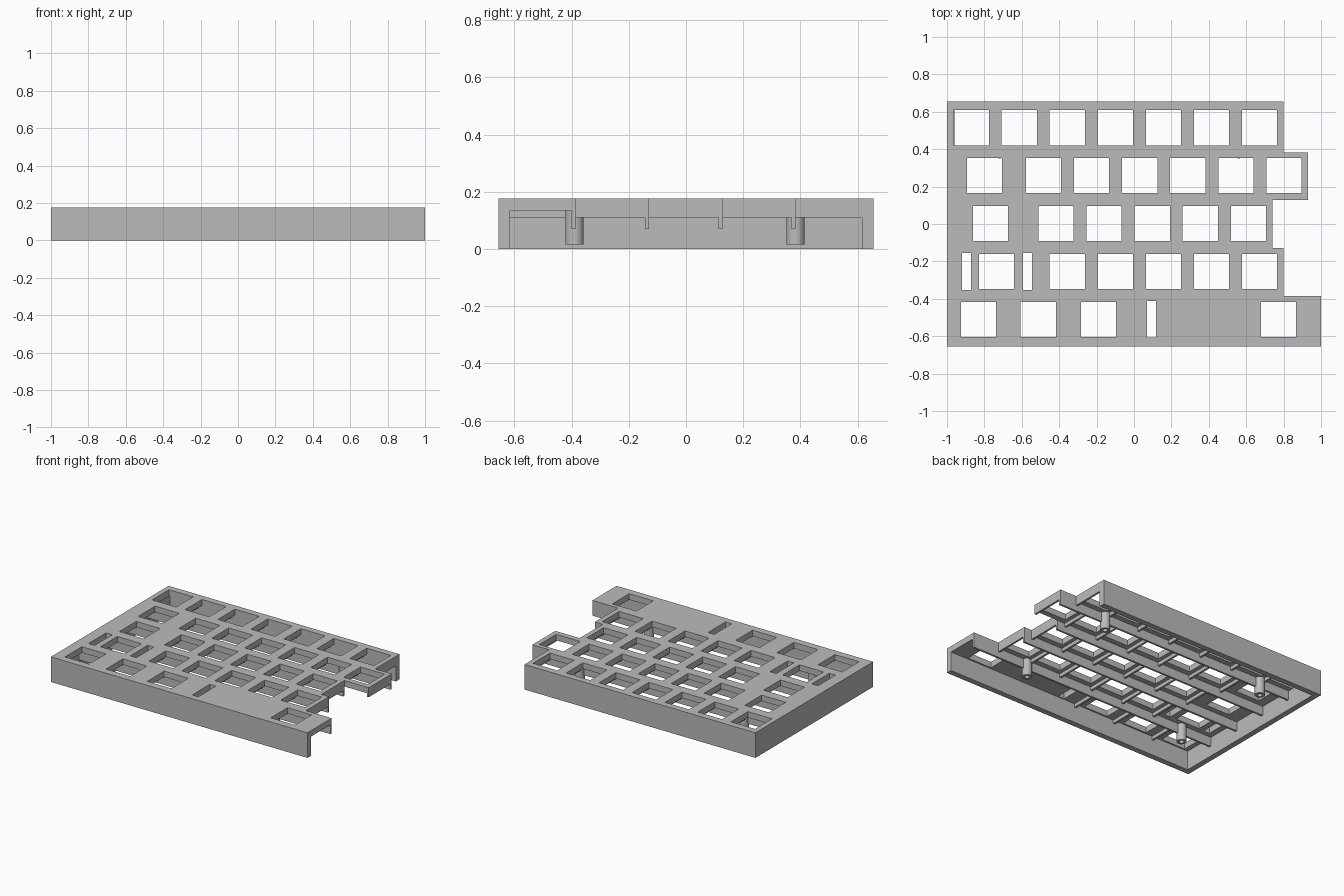
import bpy, bmesh, math
from mathutils import Matrix

if "Cube" in bpy.data.objects:
    bpy.data.objects.remove(bpy.data.objects["Cube"], do_unlink=True)

grey = bpy.data.materials.new("plain_grey")
grey.diffuse_color = (0.5, 0.5, 0.5, 1)
grey.use_nodes = True
grey.node_tree.nodes["Principled BSDF"].inputs["Base Color"].default_value = (0.5, 0.5, 0.5, 1)

TOP, UNDER, CROSS, DEEP = 0.177, 0.135, 0.11, 0.07
BACK, LEFT, WALL, RIB, PITCH, HOLE = 0.655, -1.0, 0.04, 0.014, 0.257, 0.188


def make(name, bm):
    bmesh.ops.recalc_face_normals(bm, faces=bm.faces)
    mesh = bpy.data.meshes.new(name)
    bm.to_mesh(mesh)
    bm.free()
    mesh.materials.append(grey)
    ob = bpy.data.objects.new(name, mesh)
    bpy.context.collection.objects.link(ob)
    return ob


def add_box(bm, x0, x1, y0, y1, z0, z1):
    m = Matrix.Translation(((x0 + x1) / 2, (y0 + y1) / 2, (z0 + z1) / 2))
    bmesh.ops.create_cube(bm, size=1, matrix=m @ Matrix.Diagonal((x1 - x0, y1 - y0, z1 - z0, 1)))


def prism(name, points, z0, z1):
    bm = bmesh.new()
    face = bm.faces.new([bm.verts.new((x, y, z0)) for x, y in points])
    grown = bmesh.ops.extrude_face_region(bm, geom=[face])["geom"]
    bmesh.ops.translate(bm, vec=(0, 0, z1 - z0),
                        verts=[v for v in grown if isinstance(v, bmesh.types.BMVert)])
    return make(name, bm)


# Rows from back to front: right edge, front boundary, key centres
row_y = [0.515, 0.26, 0.003, -0.254, -0.51]
bounds = [BACK, 0.383, 0.127, -0.129, -0.386, -BACK]
right = [0.80, 0.93, 0.74, 0.80, 1.0]


def run(last, count):
    return [last - PITCH / 2 - PITCH * i for i in range(count)]


keys = [run(0.80, 7), run(0.93, 6) + [-0.80], run(0.74, 5) + [-0.767],
        run(0.80, 5) + [-0.735], [-0.832, -0.512, -0.19, 0.772]]
slots = [(-0.895, 3), (-0.57, 3), (0.093, 4)]

# Stepped top plate
steps = [(LEFT, -BACK), (LEFT, BACK)]
for i, x in enumerate(right):
    steps += [(x, bounds[i]), (x, bounds[i + 1])]
plate = prism("top_plate", steps, UNDER, TOP)

# Key openings and narrow stabiliser slots
bm = bmesh.new()
for y, row in zip(row_y, keys):
    for x in row:
        add_box(bm, x - HOLE / 2, x + HOLE / 2, y - HOLE / 2, y + HOLE / 2, 0.05, 0.3)
for x, r in slots:
    add_box(bm, x - 0.024, x + 0.024, row_y[r] - 0.098, row_y[r] + 0.098, 0.05, 0.3)
cutter = make("opening_cutter", bm)
cutter.hide_render = True
mod = plate.modifiers.new("openings", "BOOLEAN")
mod.operation, mod.solver, mod.object = "DIFFERENCE", "EXACT", cutter
dg = bpy.context.evaluated_depsgraph_get()
cut_mesh = bpy.data.meshes.new_from_object(plate.evaluated_get(dg))
plate.modifiers.clear()
plate.data = cut_mesh
bpy.data.objects.remove(cutter, do_unlink=True)

# Back, left and front walls as one channel
inner_x, inner_y = LEFT + WALL, BACK - WALL
prism("outer_walls", [(LEFT, -BACK), (right[4], -BACK), (right[4], -inner_y), (inner_x, -inner_y),
                      (inner_x, inner_y), (right[0], inner_y), (right[0], BACK), (LEFT, BACK)], 0, UNDER)

# Long ribs under the row boundaries
bm = bmesh.new()
for i in range(1, 5):
    add_box(bm, inner_x, right[i], bounds[i] - RIB, bounds[i], DEEP, UNDER)
make("row_ribs", bm)

# Short ribs between neighbouring keys, flush at the right edge
cross = [[right[r] - PITCH * i for i in range(n)] for r, n in enumerate((7, 7, 6, 6))]
cross.append([-0.672, -0.351, -0.03])
bm = bmesh.new()
for r, xs in enumerate(cross):
    y0 = bounds[r + 1] if r < 4 else -inner_y
    y1 = bounds[r] - RIB if r else inner_y
    for x in xs:
        shift = RIB / 2 if x == right[r] else 0
        add_box(bm, x - RIB / 2 - shift, x + RIB / 2 - shift, y0, y1, CROSS, UNDER)
make("key_ribs", bm)

# Hollow screw posts
N, R_OUT, R_IN, FOOT = 32, 0.032, 0.016, 0.016
bm = bmesh.new()
for px in (-0.72, 0.56):
    for py in (-0.39, 0.383):
        rings = []
        for r, z in ((R_OUT, UNDER), (R_OUT, FOOT), (R_IN, FOOT), (R_IN, UNDER)):
            rings.append([bm.verts.new((px + r * math.cos(math.tau * k / N),
                                        py + r * math.sin(math.tau * k / N), z)) for k in range(N)])
        for a, b in zip(rings, rings[1:] + rings[:1]):
            for k in range(N):
                j = (k + 1) % N
                bm.faces.new((a[k], a[j], b[j], b[k]))
posts = make("screw_posts", bm)
bpy.ops.object.select_all(action="DESELECT")
posts.select_set(True)
bpy.context.view_layer.objects.active = posts
bpy.ops.object.shade_smooth_by_angle()
